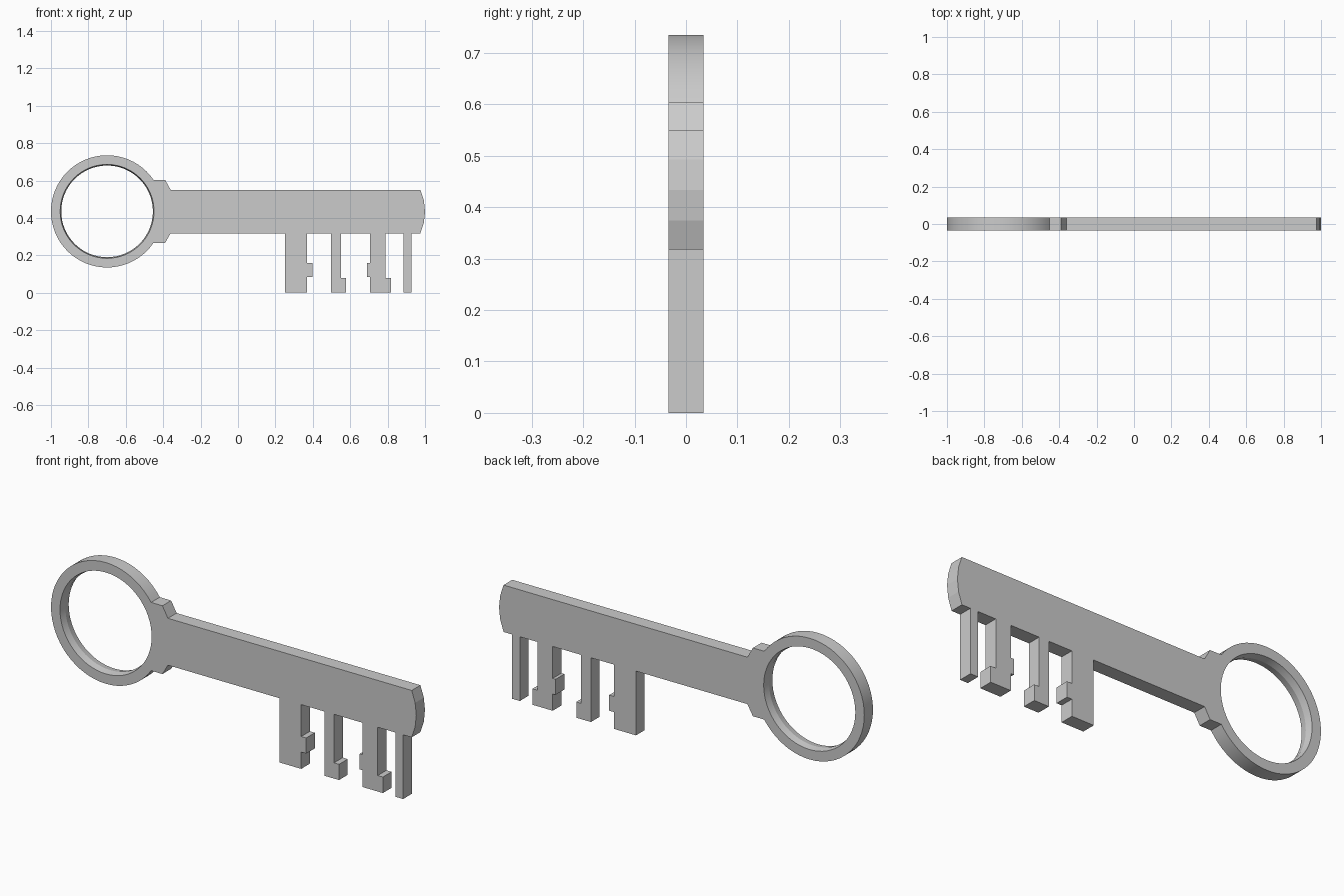
import bpy, bmesh
from math import sin, cos, asin, pi, radians

if "Cube" in bpy.data.objects:
    bpy.data.objects.remove(bpy.data.objects["Cube"])

HALF = 0.034                 # half thickness of the plate
CX, CZ = -0.70, 0.435        # centre of the bow (ring)
TOP, BOTTOM = 0.55, 0.318    # blade edges


def arc(cx, cz, r, a0, a1, n):
    return [(cx + r * cos(a0 + (a1 - a0) * i / n),
             cz + r * sin(a0 + (a1 - a0) * i / n)) for i in range(n + 1)]


# bow outer arc, anticlockwise from upper to lower collar corner
a = asin(0.169 / 0.30)
outline = arc(CX, CZ, 0.30, a, 2 * pi - a, 52)

# lower collar
outline += [(-0.39, 0.266), (-0.36, BOTTOM)]

# teeth, left to right, with side nubs and feet
teeth = [
    [(0.25, BOTTOM), (0.25, 0), (0.37, 0), (0.37, 0.083), (0.397, 0.083),
     (0.397, 0.16), (0.37, 0.16), (0.37, BOTTOM)],
    [(0.497, BOTTOM), (0.497, 0), (0.577, 0), (0.577, 0.078),
     (0.55, 0.078), (0.55, BOTTOM)],
    [(0.706, BOTTOM), (0.706, 0.16), (0.69, 0.16), (0.69, 0.083),
     (0.706, 0.083), (0.706, 0), (0.817, 0), (0.817, 0.079),
     (0.789, 0.079), (0.789, BOTTOM)],
    [(0.886, BOTTOM), (0.886, 0), (0.928, 0), (0.928, BOTTOM)],
]
for tooth in teeth:
    outline += tooth

# rounded tip
mid, half_h, sag = (TOP + BOTTOM) / 2, (TOP - BOTTOM) / 2, 0.025
r = (half_h ** 2 + sag ** 2) / (2 * sag)
t = asin(half_h / r)
outline += arc(1.0 - r, mid, r, -t, t, 4)

# upper collar
outline += [(-0.36, TOP), (-0.39, 0.604)]

bm = bmesh.new()


def loop(points, y):
    verts = [bm.verts.new((x, y, z)) for x, z in points]
    edges = [bm.edges.new((verts[i - 1], verts[i])) for i in range(len(verts))]
    return verts, edges


def bridge(v1, v2):
    for i in range(len(v1)):
        bm.faces.new((v1[i - 1], v1[i], v2[i], v2[i - 1]))


# front and back plates with the bow hole
hole = arc(CX, CZ, 0.251, 0, 2 * pi, 64)[:-1]
ridge = arc(CX, CZ, 0.245, 0, 2 * pi, 64)[:-1]
outer, inner = [], []
for y in (-HALF, HALF):
    ov, oe = loop(outline, y)
    iv, ie = loop(hole, y)
    bmesh.ops.triangle_fill(bm, edges=oe + ie, use_beauty=True)
    outer.append(ov)
    inner.append(iv)

# side walls, and the hole wall with its slight central ridge
bridge(*outer)
rv, _ = loop(ridge, 0)
bridge(inner[0], rv)
bridge(rv, inner[1])
bmesh.ops.recalc_face_normals(bm, faces=bm.faces[:])

mesh = bpy.data.meshes.new("key")
bm.to_mesh(mesh)
bm.free()
key = bpy.data.objects.new("key", mesh)
bpy.context.collection.objects.link(key)
bpy.context.view_layer.objects.active = key
key.select_set(True)
bpy.ops.object.shade_smooth_by_angle(angle=radians(10))
